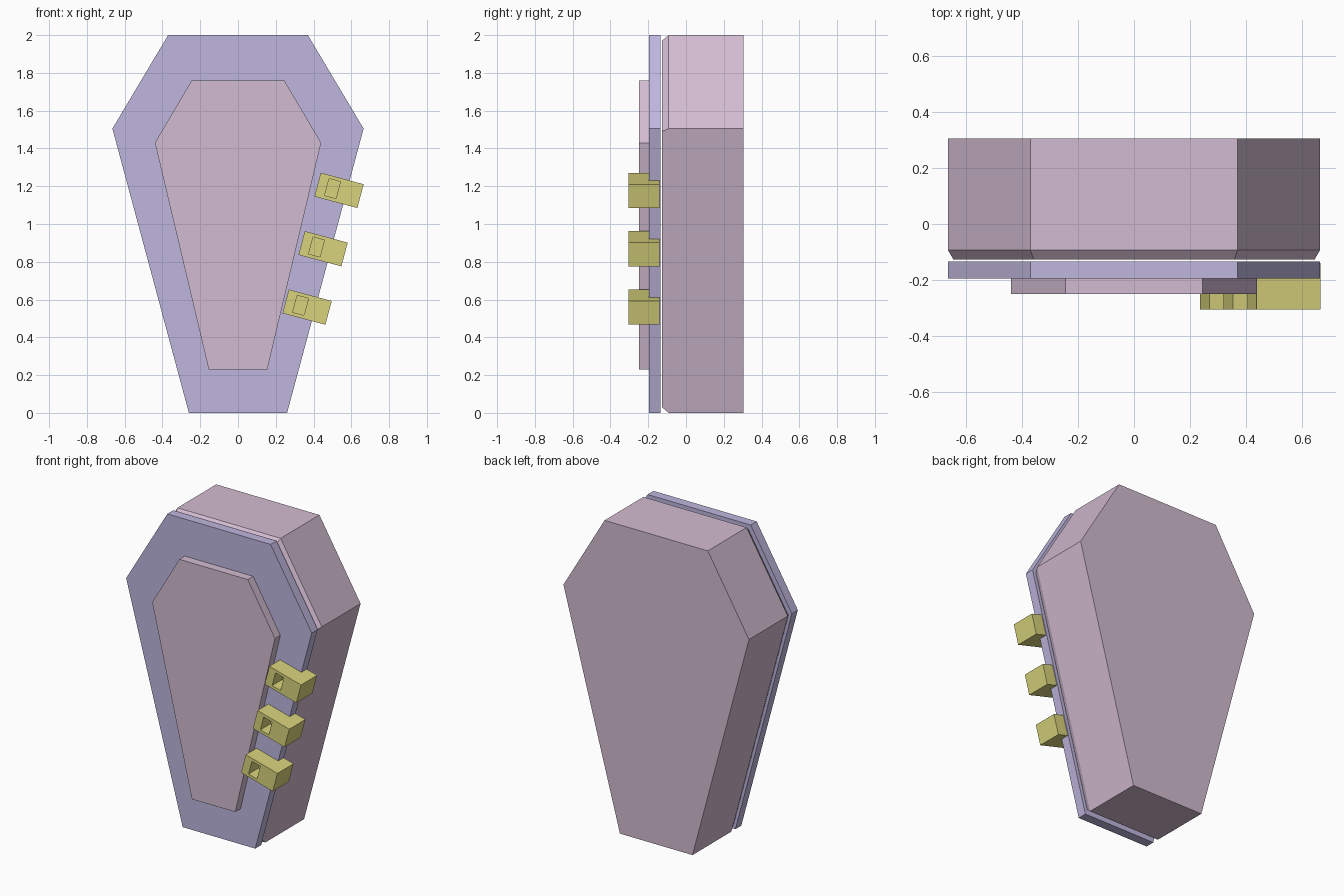
import bpy, bmesh, math
from mathutils import Matrix, Vector

cube = bpy.data.objects.get("Cube")
if cube:
    bpy.data.objects.remove(cube, do_unlink=True)


def material(name, rgb):
    m = bpy.data.materials.new(name)
    m.use_nodes = True
    m.diffuse_color = (*rgb, 1)
    m.node_tree.nodes["Principled BSDF"].inputs["Base Color"].default_value = (*rgb, 1)
    return m


PINK = material("dusty pink", (0.65, 0.50, 0.64))
LILAC = material("lilac", (0.52, 0.47, 0.73))
BRASS = material("pale brass", (0.69, 0.65, 0.20))


def finish(bm, name, mat):
    bmesh.ops.recalc_face_normals(bm, faces=bm.faces)
    mesh = bpy.data.meshes.new(name)
    bm.to_mesh(mesh)
    bm.free()
    mesh.materials.append(mat)
    obj = bpy.data.objects.new(name, mesh)
    bpy.context.collection.objects.link(obj)
    return obj


def coffin_slab(name, half, layers, mat):
    """Loft a mirrored outline through (y, scale) layers and cap both ends."""
    outline = half + [(-x, z) for x, z in reversed(half)]
    bm = bmesh.new()
    rings = [[bm.verts.new((x * s, y, 1 + (z - 1) * s)) for x, z in outline]
             for y, s in layers]
    n = len(outline)
    for a, b in zip(rings, rings[1:]):
        for i in range(n):
            j = (i + 1) % n
            bm.faces.new((a[i], a[j], b[j], b[i]))
    bm.faces.new(rings[0])
    bm.faces.new(rings[-1])
    return finish(bm, name, mat)


def clasp(name, cx, cz):
    """Tilted block with a rectangular socket in its front face."""
    bm = bmesh.new()
    bmesh.ops.create_cube(bm, size=1, matrix=Matrix.Diagonal((0.235, 0.165, 0.13, 1)))
    bm.faces.ensure_lookup_table()
    front = min(bm.faces, key=lambda f: f.calc_center_median().y)
    # inset the front face, fit it to the socket opening, then push it in
    bmesh.ops.inset_individual(bm, faces=[front], thickness=0.02)
    for v in front.verts:
        v.co.x = -0.036 + math.copysign(0.031, v.co.x)
        v.co.z = math.copysign(0.046, v.co.z)
    floor = bmesh.ops.extrude_discrete_faces(bm, faces=[front])["faces"][0]
    bmesh.ops.translate(bm, verts=floor.verts, vec=Vector((0, 0.1, 0)))
    obj = finish(bm, name, BRASS)
    obj.location = (cx, -0.2225, cz)
    obj.rotation_euler.y = math.radians(15)


# main box and lid share one outline; the box has a chamfered front rim
OUTER = [(0.26, 0), (0.665, 1.505), (0.37, 2)]
INNER = [(0.155, 0.23), (0.44, 1.43), (0.245, 1.76)]
coffin_slab("coffin_box", OUTER, [(0.305, 1), (-0.092, 1), (-0.127, 0.97)], PINK)
coffin_slab("lid", OUTER, [(-0.134, 1), (-0.195, 1)], LILAC)
coffin_slab("lid_panel", INNER, [(-0.19, 1), (-0.25, 1)], PINK)

# row of clasps along the left edge
for i in range(3):
    clasp(f"clasp_{i + 1}", 0.535 - 0.0845 * i, 1.178 - 0.309 * i)
